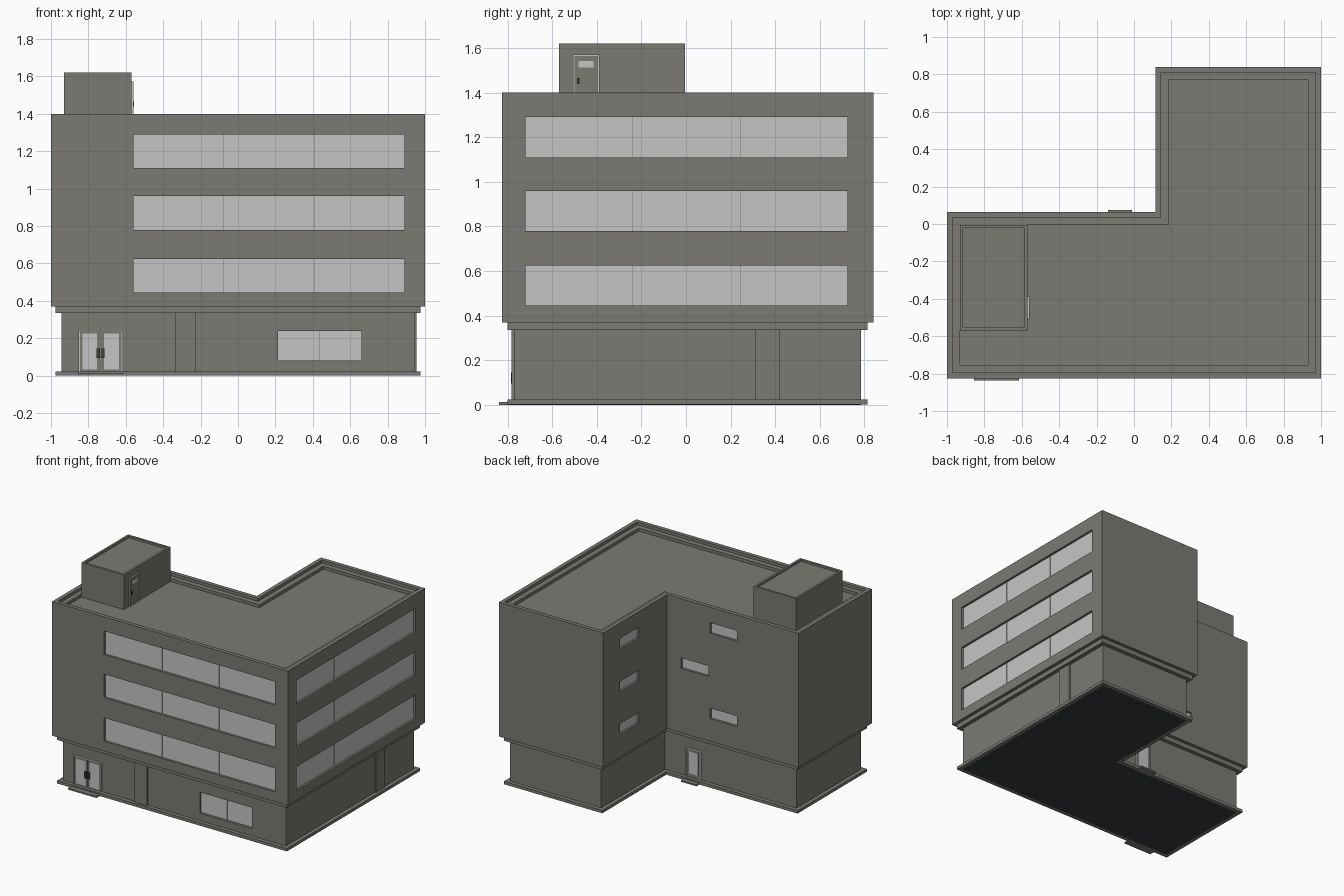
import bpy, bmesh

if "Cube" in bpy.data.objects:
    bpy.data.objects.remove(bpy.data.objects["Cube"])

def material(name, rgb):
    m = bpy.data.materials.new(name)
    m.diffuse_color = (*rgb, 1)
    m.use_nodes = True
    m.node_tree.nodes["Principled BSDF"].inputs["Base Color"].default_value = m.diffuse_color
    return m

WALL = material("wall_grey", (0.2, 0.193, 0.175))
GLASS = material("window_glass", (0.56, 0.56, 0.56))
TRIM = material("door_trim", (0.56, 0.56, 0.53))
DARK = material("dark_handle", (0.05, 0.05, 0.05))
UNDER = material("dark_underside", (0.04, 0.045, 0.052))

def add_object(name, bm, mat):
    bmesh.ops.recalc_face_normals(bm, faces=bm.faces)
    mesh = bpy.data.meshes.new(name)
    bm.to_mesh(mesh)
    bm.free()
    mesh.materials.append(mat)
    ob = bpy.data.objects.new(name, mesh)
    bpy.context.collection.objects.link(ob)
    return ob

def outline(o):
    """L-shaped footprint, moved inwards by o."""
    return [(-1 + o, -.825 + o), (1 - o, -.825 + o), (1 - o, .84 - o),
            (.115 + o, .84 - o), (.115 + o, .065 - o), (-1 + o, .065 - o)]

def rect(o):
    """Stair-house footprint, moved inwards by o."""
    return [(-.93 + o, -.57 + o), (-.57 - o, -.57 + o),
            (-.57 - o, -.005 - o), (-.93 + o, -.005 - o)]

def stack(name, profile, mat=WALL, shape=outline):
    """Closed solid through (inset, height) rings."""
    bm = bmesh.new()
    rings = [[bm.verts.new((x, y, z)) for x, y in shape(o)] for o, z in profile]
    for a, b in zip(rings, rings[1:]):
        for i in range(len(a)):
            j = (i + 1) % len(a)
            bm.faces.new((a[i], a[j], b[j], b[i]))
    bm.faces.new(rings[0][::-1])
    bm.faces.new(rings[-1])
    return add_object(name, bm, mat)

def add_box(bm, side, plane, u0, u1, z0, z1, d0, d1):
    """Box on a wall: u along the wall, d outwards from it."""
    s = 1 if side in ("right", "back") else -1
    a, b = sorted((plane + s * d0, plane + s * d1))
    if side in ("front", "back"):
        lo, hi = (u0, a, z0), (u1, b, z1)
    else:
        lo, hi = (a, u0, z0), (b, u1, z1)
    for v in bmesh.ops.create_cube(bm, size=1)["verts"]:
        v.co = [lo[i] + (v.co[i] + .5) * (hi[i] - lo[i]) for i in range(3)]

def boxes(name, mat, side, plane, items):
    bm = bmesh.new()
    for it in items:
        add_box(bm, side, plane, *it)
    return add_object(name, bm, mat)

DEPTH = .02

def windows(body, name, specs):
    """Cut recesses (side, plane, u0, u1, z0, z1, panes) and fit the glass."""
    cut, glass = bmesh.new(), bmesh.new()
    for side, plane, u0, u1, z0, z1, n in specs:
        add_box(cut, side, plane, u0, u1, z0, z1, -DEPTH, .02)
        w = (u1 - u0) / n
        for i in range(n):
            g0 = .0015 if i else 0
            g1 = .0015 if i < n - 1 else 0
            add_box(glass, side, plane, u0 + i * w + g0, u0 + (i + 1) * w - g1,
                    z0, z1, -DEPTH - .002, -DEPTH + .003)
    cutter = add_object("window_cutter", cut, WALL)
    cutter.hide_render = True
    mod = body.modifiers.new("recesses", "BOOLEAN")
    mod.operation, mod.solver, mod.object = "DIFFERENCE", "EXACT", cutter
    bpy.context.view_layer.objects.active = body
    bpy.ops.object.modifier_apply(modifier=mod.name)
    bpy.data.objects.remove(cutter)
    add_object(name, glass, GLASS)

def door_frame(name, side, plane, u0, u1, z0, z1, t=.007, d=.01):
    boxes(name, TRIM, side, plane, [(u0, u0 + t, z0, z1, 0, d),
                                    (u1 - t, u1, z0, z1, 0, d),
                                    (u0 + t, u1 - t, z1 - t, z1, 0, d)])

# main storeys, bottom to top
stack("underside", [(.055, 0), (.055, .01)], UNDER)
stack("base_slab", [(.025, .001), (.025, .023)])
ground = stack("ground_floor", [(.055, .02), (.055, .34)])
stack("ledge_band", [(.025, .335), (.025, .372)])
upper = stack("upper_floors", [(0, .37), (0, 1.40), (.03, 1.40), (.03, 1.378),
                               (.07, 1.378), (.07, 1.355)])
stack("stair_house", [(0, 1.35), (0, 1.62), (.017, 1.62), (.017, 1.605)], WALL, rect)

# ribbon windows on front and right, small ones in the rear notch
specs = []
for z0 in (.445, .78, 1.11):
    specs.append(("front", -.825, -.56, .89, z0, z0 + .18, 3))
    specs.append(("right", 1, -.72, .725, z0, z0 + .18, 3))
for z0 in (.545, .87, 1.2):
    specs.append(("left", .115, .405, .635, z0, z0 + .08, 1))
for u0, z0 in ((-.48, .545), (-.235, .865), (-.48, 1.2)):
    specs.append(("back", .065, u0, u0 + .23, z0, z0 + .08, 1))
windows(upper, "upper_glass", specs)
windows(ground, "shop_glass", [("front", -.77, .215, .66, .08, .24, 2)])

# flat pilasters
boxes("front_pilaster", WALL, "front", -.77, [(-.335, -.225, .02, .337, 0, .012)])
boxes("right_pilaster", WALL, "right", .945, [(.31, .42, .02, .337, 0, .01)])

# double entrance door with step and handles
boxes("entrance_step", WALL, "front", -.77, [(-.855, -.615, 0, .012, 0, .068)])
door_frame("entrance_frame", "front", -.77, -.853, -.615, .02, .245)
boxes("entrance_leaves", WALL, "front", -.77, [(-.846, -.736, .02, .238, 0, .004),
                                              (-.733, -.622, .02, .238, 0, .004)])
boxes("entrance_glass", GLASS, "front", -.77, [(-.832, -.753, .032, .225, 0, .006),
                                              (-.717, -.637, .032, .225, 0, .006)])
boxes("entrance_handles", DARK, "front", -.77, [(-.756, -.739, .095, .145, .003, .016),
                                               (-.731, -.714, .095, .145, .003, .016)])

# rear door in the notch
boxes("rear_step", WALL, "back", .01, [(-.14, -.01, 0, .012, 0, .065)])
door_frame("rear_frame", "back", .01, -.14, -.01, .02, .245)
boxes("rear_leaf", WALL, "back", .01, [(-.133, -.017, .02, .238, 0, .004)])
boxes("rear_glass", GLASS, "back", .01, [(-.115, -.035, .05, .222, 0, .006)])

# roof door on the stair house
door_frame("roof_door_frame", "right", -.57, -.507, -.388, 1.355, 1.572)
boxes("roof_door_leaf", WALL, "right", -.57, [(-.5, -.395, 1.355, 1.565, 0, .004)])
boxes("roof_door_glass", GLASS, "right", -.57, [(-.482, -.414, 1.513, 1.542, 0, .006)])
boxes("roof_door_handle", DARK, "right", -.57, [(-.488, -.478, 1.44, 1.465, .003, .014)])
